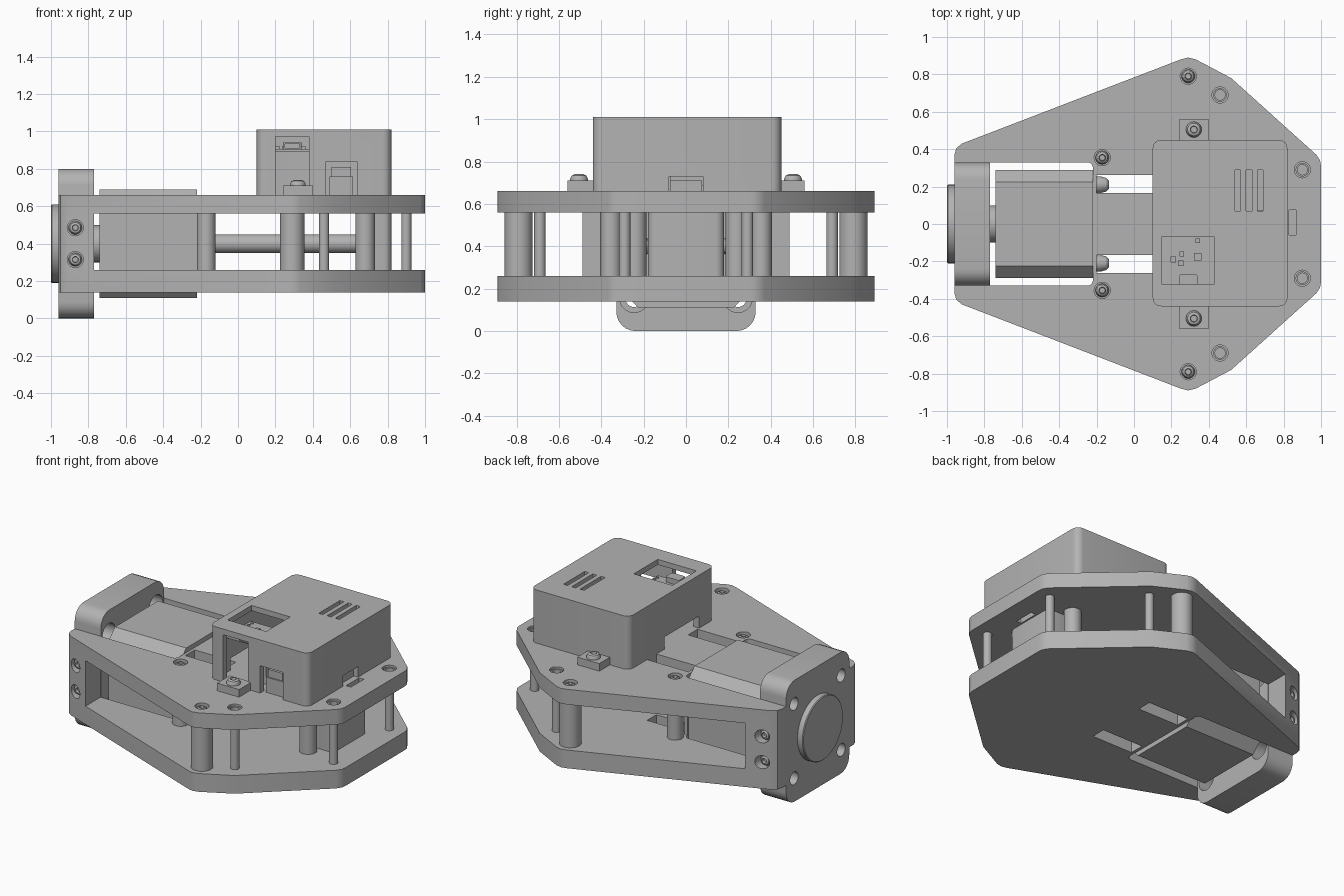
import bpy, bmesh, math
from mathutils import Vector

if "Cube" in bpy.data.objects:
    bpy.data.objects.remove(bpy.data.objects["Cube"], do_unlink=True)

grey = bpy.data.materials.new("light grey")
grey.use_nodes = True
colour = (0.45, 0.45, 0.45, 1)
grey.diffuse_color = colour
grey.node_tree.nodes["Principled BSDF"].inputs["Base Color"].default_value = colour


def finish(name, bm):
    bmesh.ops.recalc_face_normals(bm, faces=bm.faces)
    mesh = bpy.data.meshes.new(name)
    bm.to_mesh(mesh)
    bm.free()
    mesh.materials.append(grey)
    ob = bpy.data.objects.new(name, mesh)
    bpy.context.scene.collection.objects.link(ob)
    return ob


def prism(name, pts, lo, hi, axis="z"):
    """Extrude a profile: (x, y) along z, or (y, z) along x."""
    bm = bmesh.new()
    place = (lambda a, b, h: (a, b, h)) if axis == "z" else (lambda a, b, h: (h, a, b))
    face = bm.faces.new([bm.verts.new(place(a, b, lo)) for a, b in pts])
    new = bmesh.ops.extrude_face_region(bm, geom=[face])["geom"]
    bmesh.ops.translate(bm, vec=place(0, 0, hi - lo),
                        verts=[v for v in new if isinstance(v, bmesh.types.BMVert)])
    return finish(name, bm)


def rounded(a0, a1, b0, b1, r=0.0, n=6):
    if not r:
        return [(a0, b0), (a1, b0), (a1, b1), (a0, b1)]
    pts = []
    for k, (a, b) in enumerate([(a1 - r, b1 - r), (a0 + r, b1 - r), (a0 + r, b0 + r), (a1 - r, b0 + r)]):
        for i in range(n + 1):
            t = math.pi / 2 * (k + i / n)
            pts.append((a + r * math.cos(t), b + r * math.sin(t)))
    return pts


def box(name, x, y, z, r=0.0):
    return prism(name, rounded(*x, *y, r), *z)


def lathe(name, profile, loc, direction=(0, 0, 1), n=32):
    """Revolve (radius, height) points about a direction; ends on radius 0."""
    bm = bmesh.new()
    turn = Vector(direction).to_track_quat("Z", "Y")
    rings = []
    for r, h in profile:
        count = n if r else 1
        rings.append([bm.verts.new(turn @ Vector((r * math.cos(math.tau * i / n),
                      r * math.sin(math.tau * i / n), h)) + Vector(loc)) for i in range(count)])
    for a, b in zip(rings, rings[1:]):
        for i in range(n):
            j = (i + 1) % n
            quad = [a[i % len(a)], a[j % len(a)], b[j % len(b)], b[i % len(b)]]
            bm.faces.new(list(dict.fromkeys(quad)))
    return finish(name, bm)


def rod(name, r, length, loc, direction=(0, 0, 1)):
    return lathe(name, [(0, 0), (r, 0), (r, length), (0, length)], loc, direction)


def screw(name, loc, direction=(0, 0, 1), r=0.036, h=0.028):
    return lathe(name, [(0, 0), (r, 0), (r, h * .3), (r * .8, h * .8), (r * .5, h),
                        (r * .45, h), (r * .4, h * .35), (0, h * .35)], loc, direction)


def cut(target, *cutters, operation="DIFFERENCE"):
    for c in cutters:
        mod = target.modifiers.new("cut", "BOOLEAN")
        mod.operation, mod.solver, mod.object = operation, "EXACT", c
        bpy.context.view_layer.update()
        graph = bpy.context.evaluated_depsgraph_get()
        mesh = bpy.data.meshes.new_from_object(target.evaluated_get(graph))
        target.modifiers.clear()
        target.data = mesh
        bpy.data.objects.remove(c, do_unlink=True)


sides = (("left", 1), ("right", -1))

# Chassis plates joined by solid cheeks beside the motor flange
half = [(-0.96, 0.37), (-0.95, 0.405), (-0.92, 0.43), (0.25, 0.88), (0.29, 0.89),
        (0.33, 0.88), (0.52, 0.78), (0.975, 0.37), (0.995, 0.34), (1.0, 0.31)]
outline = half + [(x, -y) for x, y in reversed(half)]
chassis = prism("chassis_plates", outline, 0.14, 0.66)
cut(chassis, box("gap", (-0.77, 1.1), (-1, 1), (0.26, 0.56)),
    box("flange_gap", (-1.1, -0.8), (-0.33, 0.33), (0, 1)),
    box("motor_opening", (-0.9, -0.22), (-0.33, 0.33), (0, 1), 0.03),
    box("cable_slot", (0.83, 0.865), (-0.06, 0.075), (0.5, 1)))
for side, s in sides:
    cut(chassis, box("slot", (-0.2, 0.1), sorted((s * 0.165, s * 0.262)), (0, 1)))
    # Spacers and posts between the plates, with sunken heads on top
    for kind, x, y, r in (("front_spacer", 0.29, 0.79, 0.066), ("motor_spacer", -0.17, 0.355, 0.05),
                          ("post", 0.46, 0.69, 0.027), ("end_post", 0.9, 0.29, 0.027),
                          ("inner_spacer", 0.68, 0.24, 0.053)):
        rod(f"{side}_{kind}", r, 0.304, (x, s * y, 0.258))
        if kind == "inner_spacer":
            continue
        cut(chassis, rod("counterbore", 0.043, 0.2, (x, s * y, 0.615)))
        if "post" in kind:
            lathe(f"{side}_{kind}_nut", [(0, 0), (0.036, 0), (0.036, 0.035), (0.027, 0.035),
                                         (0.027, 0.01), (0, 0.01)], (x, s * y, 0.615))
        else:
            screw(f"{side}_{kind}_screw", (x, s * y, 0.615), h=0.04)
    # Side bolts holding the flange
    for level, z in (("lower", 0.315), ("upper", 0.485)):
        cut(chassis, rod("counterbore", 0.043, 0.2, (-0.87, s * 0.4, z), (0, s, 0)))
        screw(f"{side}_{level}_side_bolt", (-0.87, s * 0.4, z), (0, s, 0))

# Motor flange with corner holes, and the round hub outside it
flange = prism("motor_flange", rounded(-0.329, 0.329, 0, 0.8, 0.09), -0.96, -0.77, "x")
for y in (-0.245, 0.245):
    for z in (0.155, 0.645):
        cut(flange, rod("hole", 0.042, 0.3, (-1.0, y, z), (1, 0, 0)),
            rod("counterbore", 0.068, 0.2, (-0.88, y, z), (1, 0, 0)))
lathe("hub_disc", [(0, 0), (0.21, 0), (0.21, 0.035), (0.205, 0.04), (0, 0.04)],
      (-0.96, 0, 0.4), (-1, 0, 0), 48)
rod("motor_boss", 0.1, 0.04, (-0.775, 0, 0.4), (1, 0, 0))

# Motor body with chamfered long edges
motor_half = [(0.225, 0.69), (0.29, 0.625), (0.29, 0.175), (0.225, 0.11)]
prism("motor_body", motor_half + [(-y, z) for y, z in reversed(motor_half)], -0.74, -0.22, "x")
box("motor_mount_wall", (-0.22, -0.2), (-0.3, 0.3), (0.26, 0.56))
for side, s in sides:
    screw(f"{side}_motor_bolt", (-0.2, s * 0.21, 0.4), (1, 0, 0), 0.045, 0.065)
rod("drive_shaft", 0.05, 0.92, (-0.2, 0, 0.4), (1, 0, 0))
box("bearing_block", (0.64, 0.82), (-0.18, 0.18), (0.258, 0.562), 0.04)

# Electronics cover: hollow shell with cut windows, vents and cable notches
cover = box("electronics_cover", (0.1, 0.82), (-0.44, 0.45), (0.66, 1.01), 0.045)
cut(cover, box("hollow", (0.14, 0.78), (-0.4, 0.41), (0.6, 0.975), 0.02),
    box("top_window", (0.148, 0.43), (-0.32, -0.07), (0.9, 1.1)),
    box("tall_window", (0.2, 0.38), (-0.5, -0.38), (0.6, 0.972)),
    box("plug_window", (0.47, 0.635), (-0.5, -0.38), (0.6, 0.84)),
    box("end_notch", (0.7, 0.9), (-0.08, 0.08), (0.6, 0.73)),
    box("wire_notch", (0, 0.2), (-0.28, 0.08), (0.6, 0.74)))
for x in (0.54, 0.6, 0.66):
    cut(cover, box("vent", (x, x + 0.03), (0.07, 0.29), (0.9, 1.1)))

# Cover feet with button screws
for side, s in sides:
    box(f"{side}_cover_foot", (0.24, 0.4), sorted((s * 0.43, s * 0.56)), (0.658, 0.71))
    screw(f"{side}_foot_screw", (0.32, s * 0.505, 0.71), r=0.042, h=0.03)

# Controller board: edge pads, chips and a port
box("controller_board", (0.142, 0.43), (-0.32, -0.07), (0.89, 0.905))
box("board_rail", (0.41, 0.43), (-0.32, -0.07), (0.66, 0.89))
for i in range(8):
    for x in (0.167, 0.412):
        rod("board_pad", 0.009, 0.006, (x, -0.29 + i * 0.028, 0.904))
chips = (("main_chip", 0.34, -0.175, 0.04), ("left_chip", 0.21, -0.19, 0.03),
         ("small_chip", 0.255, -0.16, 0.025), ("power_chip", 0.25, -0.21, 0.03),
         ("button", 0.34, -0.09, 0.025))
for name, x, y, w in chips:
    box(name, (x - w / 2, x + w / 2), (y - w / 2, y + w / 2), (0.904, 0.92))
port = box("usb_port", (0.24, 0.34), (-0.34, -0.27), (0.904, 0.94), 0.01)
cut(port, box("port_mouth", (0.25, 0.33), (-0.4, -0.3), (0.912, 0.932)))

# Plug sockets inside the cover
box("side_socket", (0.49, 0.615), (-0.41, -0.2), (0.66, 0.76))
box("side_socket_step", (0.5, 0.605), (-0.4, -0.2), (0.758, 0.81))
box("end_socket", (0.66, 0.79), (-0.075, 0.075), (0.66, 0.71))

# Smooth round parts, keep edges sharp
bpy.ops.object.select_all(action="DESELECT")
for ob in bpy.context.scene.objects:
    if ob.type == "MESH" and grey.name in ob.data.materials:
        ob.select_set(True)
        bpy.context.view_layer.objects.active = ob
bpy.ops.object.shade_smooth_by_angle(angle=math.radians(30))
